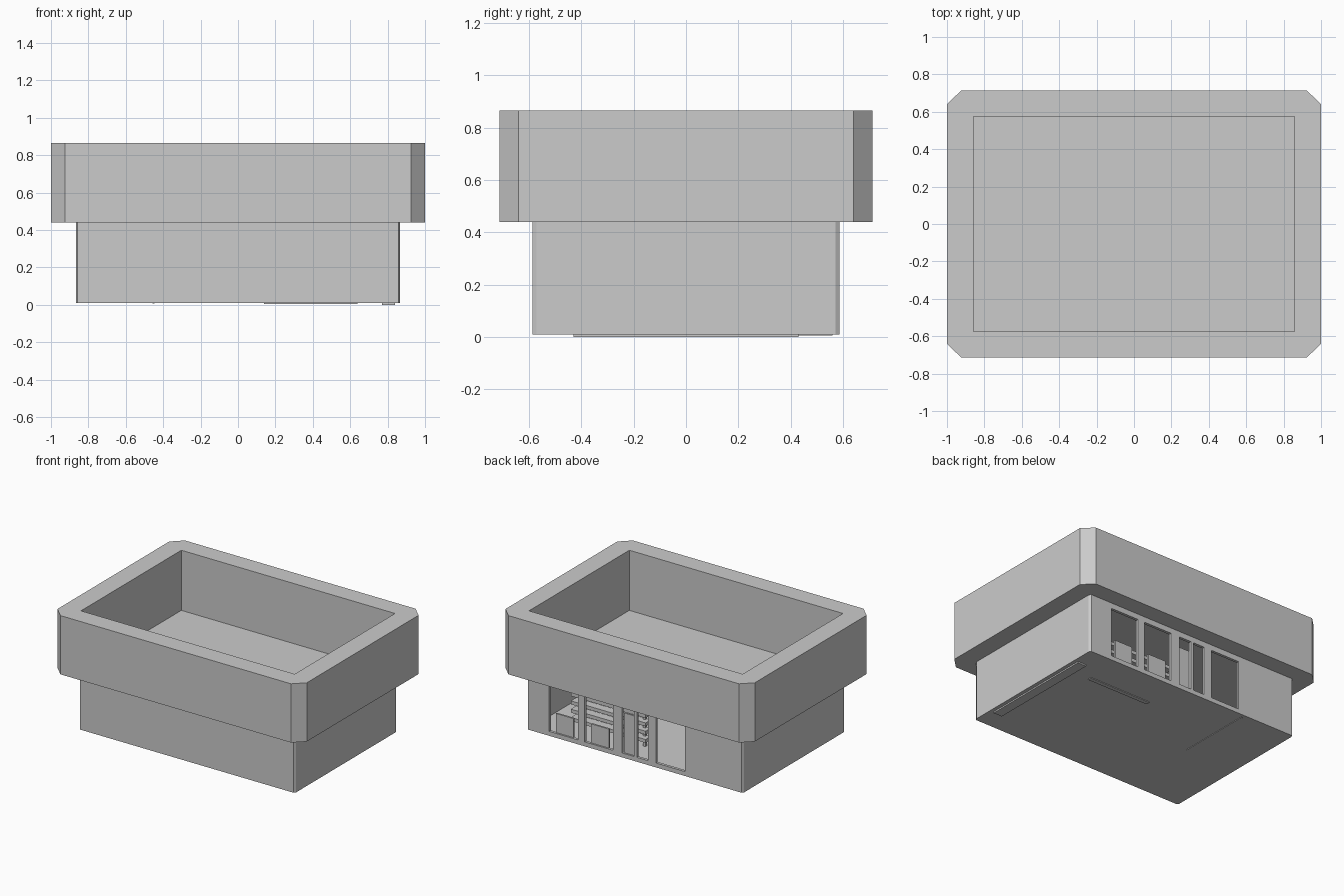
import bpy, bmesh

if "Cube" in bpy.data.objects:
    bpy.data.objects.remove(bpy.data.objects["Cube"])


def finish(name, bm):
    bmesh.ops.recalc_face_normals(bm, faces=bm.faces)
    mesh = bpy.data.meshes.new(name)
    bm.to_mesh(mesh)
    bm.free()
    ob = bpy.data.objects.new(name, mesh)
    bpy.context.collection.objects.link(ob)
    return ob


def prism(name, hx, hy, cx, cy, z0, z1):
    """Rectangular block with chamfered upright corners."""
    bm = bmesh.new()
    q = [(hx, hy - cy), (hx - cx, hy)]
    pts = q + [(-x, y) for x, y in reversed(q)]
    pts += [(-x, -y) for x, y in pts]
    face = bm.faces.new([bm.verts.new((x, y, z0)) for x, y in pts])
    top = bmesh.ops.extrude_face_region(bm, geom=[face])["geom"]
    bmesh.ops.translate(bm, vec=(0, 0, z1 - z0),
                        verts=[v for v in top if isinstance(v, bmesh.types.BMVert)])
    return finish(name, bm)


def box(name, x0, x1, y0, y1, z0, z1):
    bm = bmesh.new()
    bmesh.ops.create_cube(bm, size=1)
    bmesh.ops.scale(bm, vec=(x1 - x0, y1 - y0, z1 - z0), verts=bm.verts)
    bmesh.ops.translate(bm, vec=((x0 + x1) / 2, (y0 + y1) / 2, (z0 + z1) / 2), verts=bm.verts)
    return finish(name, bm)


def cut(target, cutter, remove=True):
    mod = target.modifiers.new("cut", 'BOOLEAN')
    mod.operation = 'DIFFERENCE'
    mod.solver = 'EXACT'
    mod.object = cutter
    bpy.context.view_layer.objects.active = target
    bpy.ops.object.modifier_apply(modifier=mod.name)
    if remove:
        bpy.data.objects.remove(cutter)


# Main shells: wide upper tray over a narrower hollow base
tray = prism("upper_tray", 1.0, 0.713, 0.075, 0.073, 0.44, 0.866)
base = prism("lower_case", 0.867, 0.587, 0.01, 0.015, 0.01, 0.44)
pocket = box("pocket_cutter", -0.857, 0.857, -0.575, 0.575, 0.43, 1.0)
cut(base, pocket, remove=False)
cut(tray, pocket)
cut(base, box("cavity_cutter", -0.847, 0.847, -0.567, 0.567, 0.02, 0.415))

# Window openings in the back wall
for x0, x1 in [(0.457, 0.687), (0.175, 0.402), (0.005, 0.103), (-0.108, -0.018), (-0.403, -0.17)]:
    cut(base, box("window_cutter", x0, x1, 0.5, 0.7, 0.042, 0.40))

# Low panels standing just inside the openings
for name, x0, x1, top in [("left_panel", 0.50, 0.642, 0.18),
                          ("middle_panel", 0.215, 0.36, 0.18),
                          ("narrow_panel", 0.01, 0.095, 0.33)]:
    box(name, x0, x1, 0.562, 0.575, 0.02, top)

# Stack of horizontal slats seen through the openings
for i in range(4):
    z = 0.07 + i * 0.06
    box("inner_slat", 0.03, 0.63, 0.36, 0.42, z, z + 0.025)
for x in (0.06, 0.58):
    box("slat_post", x, x + 0.02, 0.36, 0.38, 0.02, 0.28)

# Thin strips under the base
box("side_foot_strip", 0.77, 0.84, -0.43, 0.43, 0.0, 0.012)
box("cross_foot_strip", 0.14, 0.64, 0.295, 0.325, 0.005, 0.012)
box("thin_foot_strip", -0.457, -0.447, 0.0, 0.56, 0.006, 0.012)
